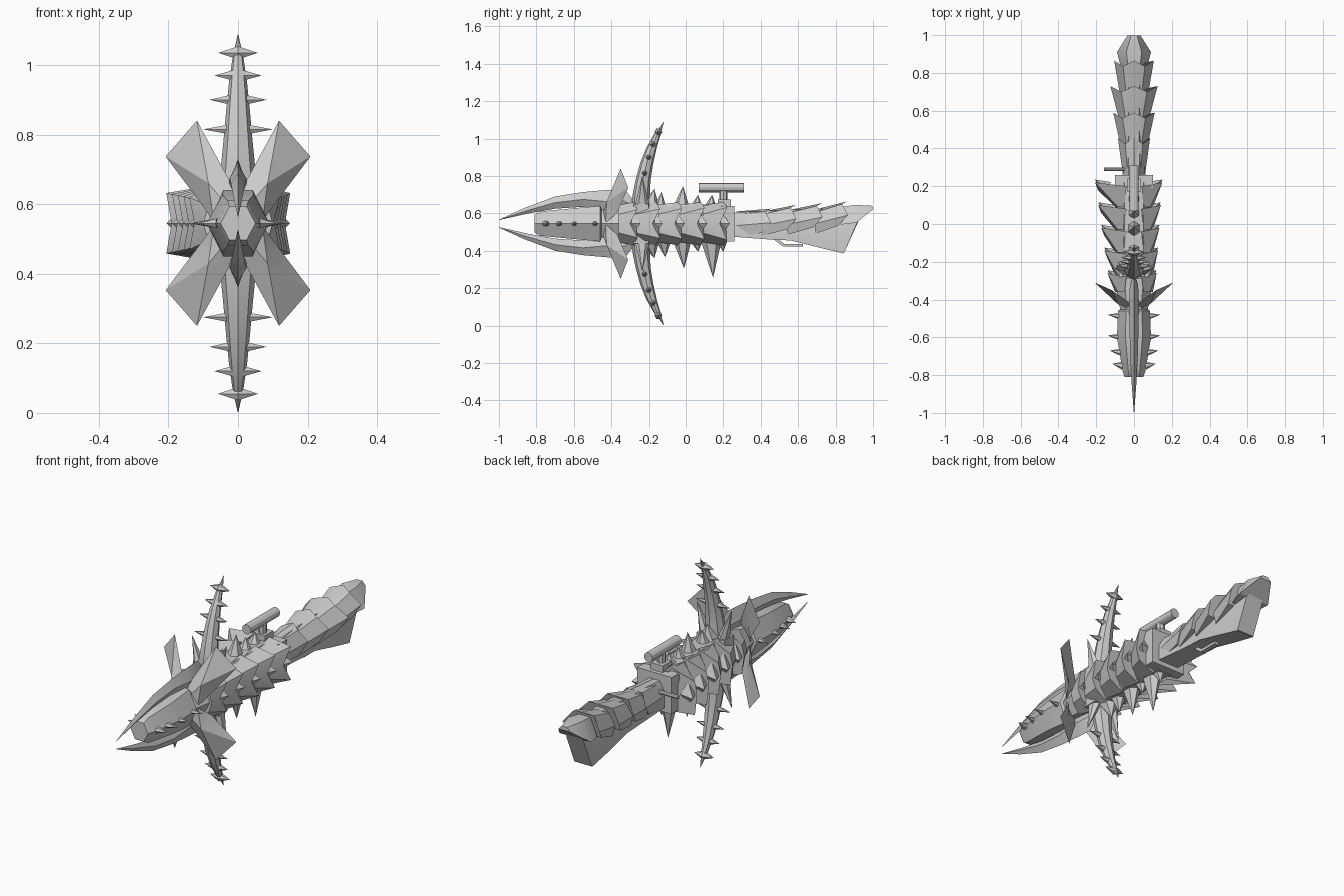
import bpy, bmesh, math
from mathutils import Vector

if "Cube" in bpy.data.objects:
    bpy.data.objects.remove(bpy.data.objects["Cube"])

MID = 0.545  # height of the long axis
grey = bpy.data.materials.new("bone grey")
grey.diffuse_color = (0.6, 0.6, 0.6, 1)
grey.use_nodes = True
grey.node_tree.nodes["Principled BSDF"].inputs["Base Color"].default_value = grey.diffuse_color


def make(name, verts, faces):
    me = bpy.data.meshes.new(name)
    bm = bmesh.new()
    vs = [bm.verts.new(v) for v in verts]
    for f in faces:
        bm.faces.new([vs[i] for i in f])
    bmesh.ops.remove_doubles(bm, verts=bm.verts, dist=1e-5)
    bmesh.ops.recalc_face_normals(bm, faces=bm.faces)
    bm.to_mesh(me)
    bm.free()
    me.materials.append(grey)
    ob = bpy.data.objects.new(name, me)
    bpy.context.collection.objects.link(ob)
    return ob


def loft(name, rings):
    """Skin equal-length closed rings, capping both ends."""
    n = len(rings[0])
    faces = [(r * n + i, r * n + (i + 1) % n, (r + 1) * n + (i + 1) % n, (r + 1) * n + i)
             for r in range(len(rings) - 1) for i in range(n)]
    faces += [tuple(range(n)), tuple((len(rings) - 1) * n + i for i in range(n))]
    return make(name, [p for r in rings for p in r], faces)


def ring_y(y, rx, rz, z=MID, n=6, turn=0.0):
    return [(rx * math.cos(turn + math.tau * i / n), y, z + rz * math.sin(turn + math.tau * i / n))
            for i in range(n)]


def spike(name, base, tip, a, b, n=6):
    """Cone with radius a along y (or x) and b across."""
    base, tip = Vector(base), Vector(tip)
    d = (tip - base).normalized()
    u = Vector((0, 1, 0)) if abs(d.y) < 0.9 else Vector((1, 0, 0))
    u = (u - d * u.dot(d)).normalized()
    w = d.cross(u)
    pts = [base + u * a * math.cos(math.tau * i / n) + w * b * math.sin(math.tau * i / n) for i in range(n)]
    return make(name, pts + [tip], [(i, (i + 1) % n, n) for i in range(n)] + [tuple(range(n))])


def blade(name, top, low, t):
    """Diamond-section blade in the YZ plane between two edge lines."""
    rings = []
    for (y1, z1), (y2, z2), h in zip(top, low, t):
        ym, zm = (y1 + y2) / 2, (z1 + z2) / 2
        rings.append([(0, y1, z1), (h, ym, zm), (0, y2, z2), (-h, ym, zm)])
    return loft(name, rings)


def rod(name, a, b, r, n=12):
    a, b = Vector(a), Vector(b)
    q = (b - a).to_track_quat('Z', 'Y')
    off = [q @ Vector((r * math.cos(math.tau * i / n), r * math.sin(math.tau * i / n), 0)) for i in range(n)]
    return loft(name, [[a + o for o in off], [b + o for o in off]])


def box(name, x, y, z):
    return loft(name, [[(x[0], k, z[0]), (x[1], k, z[0]), (x[1], k, z[1]), (x[0], k, z[1])] for k in y])


def flip(z, s):
    return MID + s * (z - MID)


# muzzle, neck and body core
loft("muzzle", [ring_y(-0.81, 0.05, 0.055), ring_y(-0.78, 0.06, 0.075), ring_y(-0.6, 0.09, 0.095),
                ring_y(-0.46, 0.085, 0.11), ring_y(-0.45, 0.07, 0.08)])
loft("neck", [ring_y(-0.47, 0.07, 0.08), ring_y(-0.36, 0.09, 0.1), ring_y(-0.25, 0.11, 0.1)])
loft("body_core", [ring_y(-0.29, 0.09, 0.11), ring_y(-0.1, 0.1, 0.12), ring_y(0.22, 0.1, 0.115)])
box("rear_collar", (-0.1, 0.1), (0.19, 0.26), (0.45, 0.64))
box("front_collar", (-0.08, 0.08), (-0.28, -0.2), (0.44, 0.65))

# short side spikes of the muzzle
for y, x in ((-0.74, 0.115), (-0.67, 0.13), (-0.59, 0.14), (-0.48, 0.14)):
    for s in (-1, 1):
        spike("muzzle_spike", (s * 0.06, y - 0.01, MID), (s * x, y, MID), 0.022, 0.016)

# beak blades, fins, horns: each repeated above and below the axis
for s in (1, -1):
    f = lambda pts: [(y, flip(z, s)) for y, z in pts]
    blade("beak_blade",
          f([(-1, 0.566), (-0.86, 0.63), (-0.7, 0.69), (-0.55, 0.714), (-0.42, 0.725), (-0.33, 0.73), (-0.29, 0.68)]),
          f([(-1, 0.564), (-0.84, 0.6), (-0.7, 0.625), (-0.55, 0.635), (-0.42, 0.6), (-0.33, 0.6), (-0.29, 0.6)]),
          (0.001, 0.012, 0.02, 0.024, 0.026, 0.022, 0.01))

    for m in (1, -1):
        outline = [(0.0, -0.46, 0.56), (0.02, -0.42, 0.66), (0.118, -0.35, 0.84),
                   (0.208, -0.31, 0.737), (0.105, -0.37, 0.6), (0.07, -0.43, 0.55)]
        P = [Vector((m * x, y, flip(z, s))) for x, y, z in outline]
        front = Vector((m * 0.085, -0.425, flip(0.66, s)))
        back = front + Vector((0, 0.035, 0))
        n = len(P)
        make("neck_fin", P + [front, back],
             [(i, (i + 1) % n, n) for i in range(n)] + [((i + 1) % n, i, n + 1) for i in range(n)])

    # curved horn: centre y, height, half depth, half width
    horn = ((-0.245, 0.6, 0.05, 0.06), (-0.24, 0.7, 0.046, 0.05), (-0.23, 0.78, 0.04, 0.042),
            (-0.21, 0.87, 0.035, 0.034), (-0.185, 0.95, 0.028, 0.026), (-0.155, 1.02, 0.018, 0.016),
            (-0.118, 1.088, 0.001, 0.001))
    loft("horn", [[(w * math.cos(a), y + d * math.sin(a), flip(z, s))
                   for a in (math.tau * i / 8 for i in range(8))] for y, z, d, w in horn])
    for y, z, x in ((-0.148, 1.035, 0.057), (-0.178, 0.97, 0.068), (-0.2, 0.9, 0.082), (-0.222, 0.815, 0.1)):
        for m in (1, -1):
            spike("horn_spike", (0, y, flip(z, s)), (m * x, y, flip(z, s)), 0.022, 0.022)
    # spikes around the horn base
    for m in (1, -1):
        spike("horn_base_spike", (m * 0.045, -0.235, flip(0.62, s)), (m * 0.1, -0.235, flip(0.8, s)), 0.045, 0.03)
    spike("horn_base_rear_spike", (0, -0.19, flip(0.64, s)), (0, -0.17, flip(0.73, s)), 0.05, 0.05)

# back and belly spikes
for y, z, a in ((-0.13, 0.715, 0.04), (-0.015, 0.745, 0.05), (0.065, 0.7, 0.04), (0.14, 0.7, 0.04),
                (-0.11, 0.365, 0.05), (-0.01, 0.305, 0.055), (0.065, 0.395, 0.045),
                (0.145, 0.255, 0.06), (0.2, 0.395, 0.04)):
    spike("ridge_spike", (0, y - 0.01, 0.62 if z > MID else 0.47), (0, y, z), a, 0.045)

# flared body scales, wider on the left
for m, w0, step in ((-1, 0.14, 0.0165), (1, 0.12, 0.0075)):
    for i in range(5):
        yr = -0.26 + 0.12 * i
        yf, x = yr - 0.13, w0 + step * i
        h = 0.075 + 0.003 * i
        front = [(0.05, MID - 0.1), (0.085, MID - 0.05), (0.1, MID), (0.085, MID + 0.05), (0.05, MID + 0.1)]
        rear = [(0.04, MID - 0.115, -0.02), (x, MID - h, 0), (x - 0.015, MID, -0.04),
                (x, MID + h, 0), (0.04, MID + 0.115, -0.02)]
        loft("body_scale", [[(m * px, max(yf, -0.36), z) for px, z in front],
                            [(m * px, yr + dy, z) for px, z, dy in rear]])
        # pointed side barb on each scale
        spike("scale_barb", (m * (x - 0.06), yr - 0.03, MID), (m * x, yr + 0.015, MID), 0.04, 0.06, 4)

# shoulder stock
stock = ((0.25, 0.475, 0.605, 0.06), (0.45, 0.46, 0.615, 0.055), (0.56, 0.455, 0.62, 0.055),
         (0.7, 0.42, 0.625, 0.055), (0.84, 0.386, 0.62, 0.05))
rings = [[(-w, y, lo), (w, y, lo), (w, y, hi - 0.05), (w * 0.5, y, hi), (-w * 0.5, y, hi), (-w, y, hi - 0.05)]
         for y, lo, hi, w in stock]
rings.append([(-0.05, 0.845, 0.388), (0.05, 0.845, 0.388), (0.05, 0.91, 0.54),
              (0.03, 0.95, 0.62), (-0.03, 0.95, 0.62), (-0.05, 0.91, 0.54)])
loft("stock", rings)

# overlapping saddle scales along the stock
for y0, y1, w0, w1, z0, z1 in ((0.27, 0.455, 0.06, 0.085, 0.61, 0.625), (0.41, 0.59, 0.07, 0.11, 0.61, 0.645),
                               (0.54, 0.73, 0.075, 0.125, 0.615, 0.655), (0.69, 0.865, 0.075, 0.105, 0.62, 0.665)):
    rings = []
    for y, w, z, k in ((y0, w0, z0, 0), (y1, w1, z1, 1)):
        rings.append([(w * 0.8, y - 0.05 * k, z - 0.13), (w, y, z - 0.075), (w * 0.55, y - 0.03 * k, z - 0.015),
                      (0, y, z), (-w * 0.55, y - 0.03 * k, z - 0.015), (-w, y, z - 0.075),
                      (-w * 0.8, y - 0.05 * k, z - 0.13)])
    loft("stock_scale", rings)
loft("tail_scale", [[(-w, y, lo), (w, y, lo), (w * 0.45, y, hi), (-w * 0.45, y, hi)]
                    for y, w, lo, hi in ((0.83, 0.07, 0.54, 0.635), (0.91, 0.09, 0.55, 0.645), (0.998, 0.035, 0.62, 0.64))])

# scope, mount, bolt handle and trigger guard
rod("scope_tube", (0, 0.07, 0.737), (0, 0.31, 0.737), 0.025)
rod("scope_mount", (0, 0.2, 0.6), (0, 0.2, 0.73), 0.022, 8)
box("scope_base", (-0.035, 0.035), (0.17, 0.24), (0.62, 0.675))
rod("bolt_handle", (-0.03, 0.29, 0.565), (-0.16, 0.29, 0.565), 0.01, 8)
guard = [(0.45, 0.475), (0.52, 0.422), (0.625, 0.422), (0.625, 0.437), (0.525, 0.437), (0.475, 0.478)]
loft("trigger_guard", [[(x, y, z) for y, z in guard] for x in (-0.012, 0.012)])

# smooth shading with sharp edges kept
for ob in bpy.context.scene.objects:
    ob.select_set(True)
    bpy.context.view_layer.objects.active = ob
bpy.ops.object.shade_smooth_by_angle(angle=math.radians(30))
